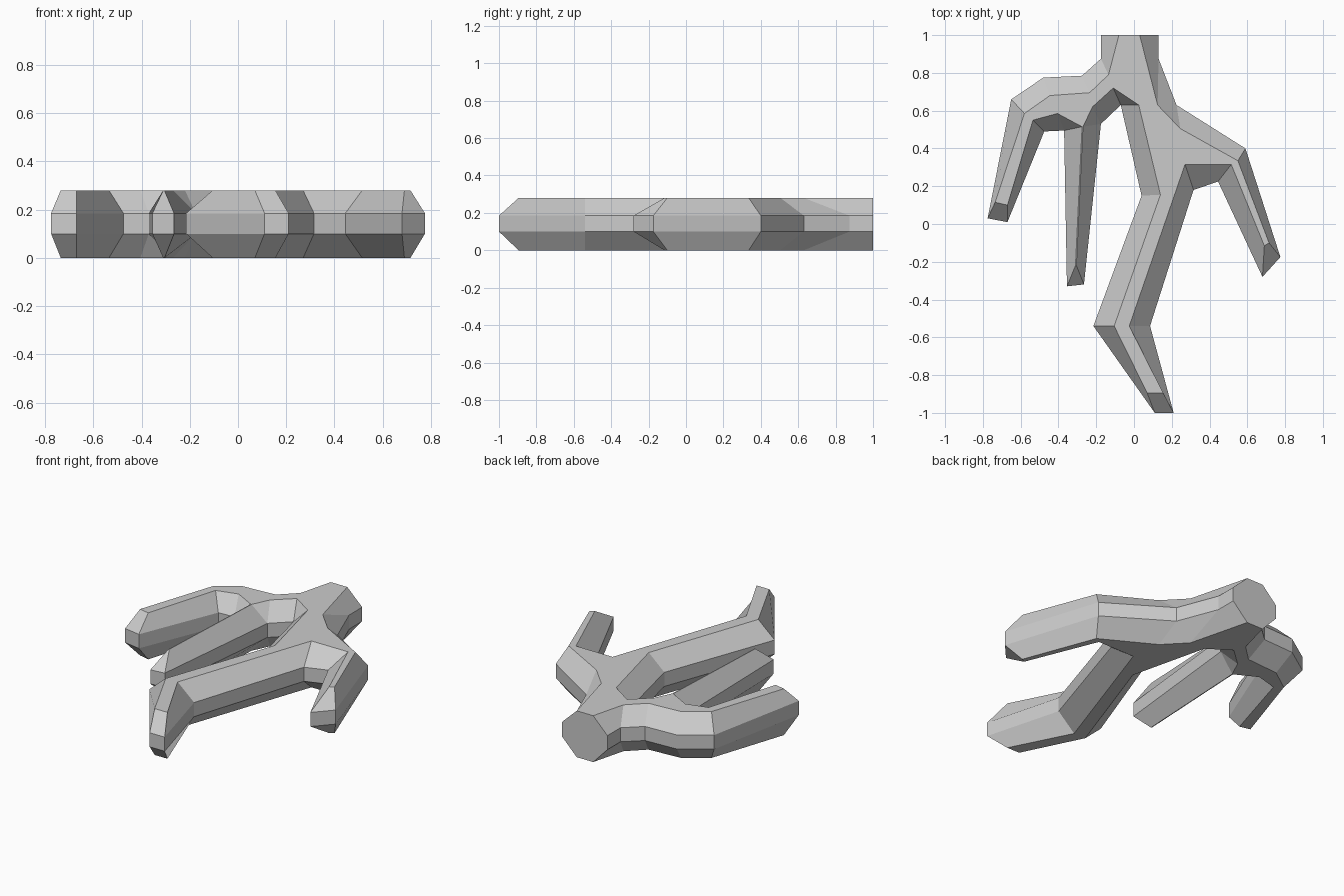
import bpy
import bmesh

cube = bpy.data.objects.get("Cube")
if cube:
    bpy.data.objects.remove(cube, do_unlink=True)

# Heights of the rounded-off slab: underside, lower rim, upper rim, top
HEIGHTS = (0.0, 0.1, 0.185, 0.28)

# Each entry is (widest rim point, matching bevel point), running
# anticlockwise from the cut end of the trunk, one list per limb
stump_right = [((-.175, 1), (-.08, 1)), ((-.175, .875), (-.135, .79))]

outer_root = [
    ((-.275, .785), (-.235, .695)), ((-.48, .775), (-.445, .68)),
    ((-.65, .66), (-.58, .585)), ((-.775, .03), (-.735, .115)),
    ((-.67, .01), (-.67, .1)), ((-.475, .49), (-.535, .55)),
    ((-.37, .495), (-.405, .585)),
]
thin_root = [
    ((-.37, .495), (-.275, .515)), ((-.355, -.33), (-.31, -.22)),
    ((-.265, -.32), (-.305, -.22)), ((-.175, .53), (-.27, .515)),
    ((-.175, .53), (-.22, .62)), ((-.07, .63), (-.11, .72)),
]
tap_root = [
    ((-.07, .63), (.025, .63)), ((.04, .15), (.14, .155)),
    ((-.215, -.54), (-.105, -.54)), ((.11, -1), (.07, -.895)),
    ((.21, -1), (.155, -.895)), ((.085, -.54), (-.025, -.54)),
    ((.315, .18), (.27, .315)),
]
left_root = [
    ((.445, .225), (.515, .315)), ((.68, -.28), (.69, -.115)),
    ((.775, -.175), (.715, -.1)), ((.59, .4), (.55, .335)),
    ((.225, .63), (.245, .505)),
]
stump_left = [((.13, .875), (.125, .63)), ((.13, 1), (.03, 1))]

outline = stump_right + outer_root + thin_root + tap_root + left_root + stump_left


def make_material(name, value):
    mat = bpy.data.materials.new(name)
    mat.use_nodes = True
    colour = (value, value, value, 1)
    mat.diffuse_color = colour
    mat.node_tree.nodes["Principled BSDF"].inputs["Base Color"].default_value = colour
    return mat


def ring(bm, points, z):
    return [bm.verts.new((x, y, z)) for x, y in points]


bm = bmesh.new()
rim = [pair[0] for pair in outline]
bevel = [pair[1] for pair in outline]
rings = [ring(bm, pts, z) for pts, z in zip((bevel, rim, rim, bevel), HEIGHTS)]

# Bevelled sides, then the flat cut end of the trunk
for low, high in zip(rings, rings[1:]):
    for i in range(len(outline) - 1):
        bm.faces.new((low[i], low[i + 1], high[i + 1], high[i]))
bm.faces.new([r[-1] for r in rings] + [r[0] for r in reversed(rings)])

# Flat top and underside
caps = [bm.faces.new(list(reversed(rings[0]))), bm.faces.new(rings[-1])]
for cap in caps:
    cap.normal_update()
bmesh.ops.triangulate(bm, faces=caps, ngon_method='EAR_CLIP')

# Weld the shared rim points in the forks
bmesh.ops.remove_doubles(bm, verts=bm.verts, dist=0.0005)
bmesh.ops.recalc_face_normals(bm, faces=bm.faces)

mesh = bpy.data.meshes.new("branching_root")
bm.to_mesh(mesh)
bm.free()
mesh.materials.append(make_material("light grey", 0.6))
root = bpy.data.objects.new("branching_root", mesh)
bpy.context.collection.objects.link(root)
